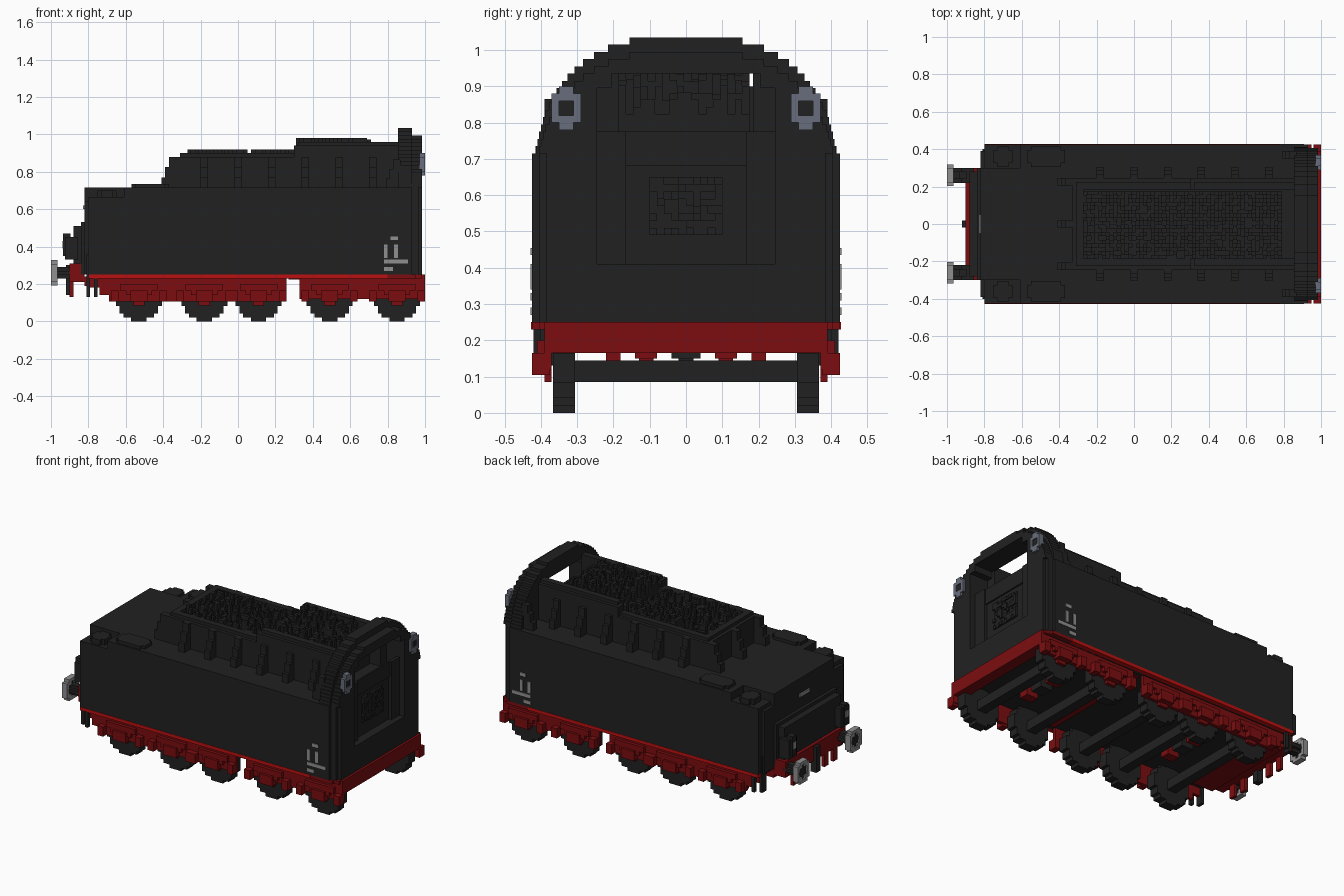
import bpy, bmesh, math, random
from mathutils import Matrix, Vector

random.seed(4)

if bpy.data.objects.get("Cube"):
    bpy.data.objects.remove(bpy.data.objects["Cube"])

# Block size, then the shared levels, half widths and end positions
V = 0.02
BASE, DECK, RIM, HIGH_RIM, CROWN = 0.25, 0.715, 0.9, 0.96, 1.04
SIDE, FRAME, WALL, COAL = 0.425, 0.37, 0.245, 0.185
REAR, BUNKER, STEP, CAB, FACE, END = -0.8, -0.33, 0.3, 0.93, 0.985, 1
AXLES = (-0.53, -0.18, 0.11, 0.49, 0.85)
WHEEL = 0.123
BUFFER = 0.26
LAMP = 0.33


def material(name, *rgb):
    m = bpy.data.materials.new(name)
    m.use_nodes = True
    m.diffuse_color = (*rgb, 1)
    m.node_tree.nodes["Principled BSDF"].inputs["Base Color"].default_value = (*rgb, 1)
    return m


BLACK = material("soot black", *[0.0155] * 3)
RED = material("frame red", 0.2, 0.004, 0.005)
BRIGHT = material("bright red", 0.5, 0.005, 0.005)
GREY = material("marking grey", *[0.28] * 3)
STEEL = material("lamp steel", 0.14, 0.155, 0.2)


def box(back, front, right, left, bottom, top):
    """Box between two corners, as its low corner and its size."""
    low = Vector((back, right, bottom))
    return low, Vector((front, left, top)) - low


def slab(back, front, half, bottom, top):
    """Box reaching equally far to both sides."""
    return box(back, front, -half, half, bottom, top)


def post(x, y, bottom, top, dx=V, dy=V):
    """Upright box around a point, with half sizes dx and dy."""
    return box(x - dx, x + dx, y - dy, y + dy, bottom, top)


def build(name, mat, boxes, mirror=False):
    """Join boxes into one object, optionally mirrored to the other side."""
    mesh = bpy.data.meshes.new(name)
    bm = bmesh.new()
    for low, size in boxes:
        place = Matrix.Translation(low + size / 2) @ Matrix.Diagonal((*size, 1))
        bmesh.ops.create_cube(bm, size=1, matrix=place)
    if mirror:
        copy = bmesh.ops.duplicate(bm, geom=bm.verts[:] + bm.edges[:] + bm.faces[:])["geom"]
        for item in copy:
            if isinstance(item, bmesh.types.BMVert):
                item.co.y = -item.co.y
        bmesh.ops.reverse_faces(bm, faces=[f for f in copy if isinstance(f, bmesh.types.BMFace)])
    bm.to_mesh(mesh)
    bm.free()
    mesh.materials.append(mat)
    bpy.context.collection.objects.link(bpy.data.objects.new(name, mesh))


def disc(x, y, z, radius, rows, depth=0, thick=0.06, hole=0):
    """Stepped disc facing along x (depth) or lying across y, cut into rows."""
    out = []
    h = 2 * radius / rows
    for i in range(rows):
        mid = (i + 0.5) * h - radius
        w = round(math.sqrt(radius ** 2 - mid ** 2) / h) * h
        low, high = z + mid - h / 2, z + mid + h / 2
        if not depth:
            out.append(box(x - w, x + w, y, y + thick, low, high))
        elif abs(mid) < hole:
            c = math.sqrt(hole ** 2 - mid ** 2)
            out.append(box(x, x + depth, y - w, y - c, low, high))
            out.append(box(x, x + depth, y + c, y + w, low, high))
        else:
            out.append(box(x, x + depth, y - w, y + w, low, high))
    return out


# Water tank with lowered rear corners and a stepped rear end
low_deck = DECK - 0.05
build("tank", BLACK, [
    slab(REAR, CAB, SIDE, BASE, low_deck),
    slab(-0.61, CAB, SIDE, low_deck, DECK),
    slab(REAR - V, -0.6, 0.3, BASE, DECK),
    slab(REAR - 2 * V, REAR, 0.3, BASE, 0.53),
    slab(REAR - 4 * V, REAR, 0.28, 0.3, 0.51)])
build("corner_posts", BLACK, [
    post(REAR, 0.34, BASE, 0.64, V, 0.05),
    post(REAR, 0.38, 0.13, 0.36, V / 2),
    post(REAR + 2 * V, 0.41, 0.13, BASE, V / 2, V / 2)], True)
build("rear_plate", GREY, [slab(REAR - V - 0.008, REAR - V, 0.05, 0.6, 0.6 + V)])

# Deck hatches with clipped corners
hatches = []
for x, half, bottom, top in ((-0.7, 0.05, low_deck, 0.7), (-0.47, 0.1, DECK, DECK + V)):
    hatches += [post(x, 0.36, bottom, top, half, 0.035),
                post(x, 0.36, bottom, top, half - V, 0.055)]
build("hatches", BLACK, hatches, True)

# Bunker walls in two heights, thinner along the rim
sides = []
for back, front, rim in ((BUNKER, STEP, RIM), (STEP, 0.86, HIGH_RIM)):
    sides += [box(back, front, COAL, WALL, DECK, rim - V),
              box(back + V, front, COAL, WALL - V, rim - V, rim)]
build("bunker_sides", BLACK, sides, True)
build("bunker_end", BLACK, [slab(BUNKER, BUNKER + 3 * V, WALL, DECK, RIM - V),
                            slab(BUNKER + V, BUNKER + 3 * V, WALL - V, RIM - V, RIM)])

# Tapered ribs, each three steps high
ribs, end_ribs = [], []
for step in range(3):
    reach, top = (3 - step) * V, 0.77 + step * 0.055
    for i in range(6):
        ribs.append(post(-0.18 + i * 0.18, WALL, DECK, top, V, reach))
    for y in (-WALL + V, 0, WALL - V):
        end_ribs.append(post(BUNKER, y, DECK, top, reach + V, V))
build("side_ribs", BLACK, ribs, True)
build("end_ribs", BLACK, end_ribs)

# Coal: random lumps, falling away towards the cab
coal = []
columns = round(2 * COAL / V)
for i in range(53):
    for j in range(columns):
        x, y = BUNKER + 3 * V + i * V, -COAL + j * V
        top = (RIM if x < STEP else HIGH_RIM) - V
        if x > 0.68:
            top -= (x - 0.68) * 0.85
        top += random.choice((-2, -1, 0, 0, 1, 2)) * V
        coal.append(box(x, x + V, y, y + V, DECK, top))
build("coal", BLACK, coal)


# Cab wall: rounded arch in block rows, with an opening over the coal door
def arch(back, front, drop):
    rows = []
    for i in range(round((CROWN - drop - DECK) / V)):
        z = DECK + i * V
        rise = (z + V / 2 + drop - 0.6) / (CROWN - 0.6)
        half = 0.42 * (1 - min(rise, 0.98) ** 2.5) ** 0.4
        hole = WALL if z < RIM - V else WALL - 2 * V if z < RIM + V else 0
        rows.append(box(back, front, hole, half, z, z + V))
    return rows


build("cab_arch", BLACK, arch(CAB - 0.075, CAB, 0) + arch(CAB, FACE, 2 * V), True)
build("cab_corners", BLACK, [box(CAB, FACE - V, WALL, SIDE - V, BASE, DECK),
                             box(CAB, FACE, WALL, SIDE - 2 * V, BASE, DECK)], True)
build("cab_wings", BLACK, [post(CAB - 0.08, FRAME, DECK, DECK + step * 0.05, 0.08 - step * V)
                           for step in range(1, 4)], True)
build("cab_sill", BLACK, [slab(CAB, FACE, WALL, BASE, 0.41)])
build("door_jambs", BLACK, [box(CAB, CAB + V, 0.165, WALL, 0.41, 0.775)], True)
build("door_lintel", BLACK, [slab(CAB, CAB + V / 2, 0.165, 0.68, 0.775)])
lumps = []
for i in range(10):
    for j in range(8):
        y, z = (i - 5) * V, 0.49 + j * V
        lumps.append(box(CAB, CAB + random.choice((1, 2, 3)) * V / 4, y, y + V, z, z + V))
build("coal_hole", BLACK, lumps)

# Cab lamps: tall steel ring around a dark glass
lamp_z = 0.84
rings = [post(FACE, LAMP + side * 0.03, lamp_z - 2 * V, lamp_z + 2 * V, END - FACE, V / 2)
         for side in (-1, 1)]
rings += [post(FACE, LAMP, lamp_z + end * 2 * V - V, lamp_z + end * 2 * V + V, END - FACE)
          for end in (-1, 1)]
build("cab_lamp_rings", STEEL, rings, True)
build("cab_lamp_glass", BLACK, [post(FACE, LAMP, lamp_z - V, lamp_z + V, V / 2)], True)

# Side markings: plain dashes
build("side_markings", GREY, [post(x, SIDE, bottom, bottom + tall, half, 0.004)
                              for x, half, bottom, tall in (
                                  (0.845, 0.065, 0.31, V), (0.805, 0.025, 0.27, V),
                                  (0.79, V / 2, 0.34, 0.07), (0.845, V / 2, 0.34, 0.07),
                                  (0.835, V, 0.435, V))], True)

# Main frame: floor, rails, end beams and coupling
build("floor", BLACK, [slab(REAR, CAB, 0.4, BASE - V, BASE)])
build("bright_rails", BRIGHT, [box(REAR, -REAR, FRAME, SIDE + 0.002, BASE - V, BASE)], True)
build("rail_ends", RED, [box(-REAR, CAB + V, FRAME, SIDE, BASE - V, BASE),
                         box(CAB, FACE, FRAME, SIDE - V, BASE - V, BASE)], True)
build("beams", RED, [slab(CAB, END, 0.39, 0.165, BASE),
                     slab(-0.9, REAR - V, 0.3, 0.21, 0.31),
                     slab(0.27, 0.33, FRAME, BASE - V - 0.005, BASE - V),
                     slab(REAR - V, -0.67, 0.3, 0.19, BASE - V / 2)])
build("coupling_tabs", RED, [post(-0.89, y, 0.13, BASE, V / 2) for y in (0.11, 0.2)], True)
build("coupling_hook", BLACK, [post(-0.9, 0, 0.14, 0.3)])

# Wheels, axles and axle boxes with their spring hangers
wheels, axles, axle_boxes = [], [], []
for x in AXLES:
    wheels += disc(x, 0.306, WHEEL, WHEEL, 12)
    axles.append(slab(x - 0.03, x + 0.03, 0.31, 0.085, 0.145))
    axle_boxes += [post(x, FRAME + V, 0.165, 0.2, 0.1),
                   post(x, FRAME + V, 0.14, 0.17, 0.07),
                   post(x, 0.4, 0.105, 0.165, 0.045, SIDE - 0.4),
                   post(x, FRAME + V / 2, 0.085, 0.12, 0.03, V / 2)]
    axle_boxes += [post(x + side * 0.13, 0.4, 0.105, 0.165, V, SIDE - 0.4) for side in (-1, 1)]
build("wheels", BLACK, wheels, True)
build("axles", BLACK, axles)
build("axle_boxes", RED, axle_boxes, True)

# Bogie side frames, stepped up at the rear, with central pivots
frames = [box(back, front, FRAME, FRAME + V, bottom, BASE - V)
          for back, front, bottom in ((-0.69, 0.26, 0.105), (0.33, END, 0.12),
                                      (-0.74, -0.69, 0.14), (-0.79, -0.74, 0.18))]
build("bogie_frames", RED, frames, True)
pivots = (AXLES[0] + AXLES[1]) / 2, (AXLES[3] + AXLES[4]) / 2
build("bogie_bolsters", RED, [post(x, 0.11, 0.15, BASE, 2 * V, 0.03) for x in pivots], True)
build("bogie_pivots", BLACK, [post(x, 0, 0.15, BASE, 2 * V, 2 * V) for x in pivots])

# Buffers and rear lamps
build("buffer_stems", BLACK, disc(-0.97, BUFFER, BUFFER, 0.03, 3, depth=0.09), True)
build("buffer_rings", GREY, disc(-END, BUFFER, BUFFER, 0.067, 7, depth=0.035, hole=0.04), True)
build("buffer_faces", BLACK, disc(V / 2 - END, BUFFER, BUFFER, 0.045, 5, depth=V), True)
build("rear_lamps", BLACK, [post(-0.89, BUFFER, 0.33, 0.45, 0.035, 2 * V),
                            post(-0.915, BUFFER, 0.35, 0.47)], True)
build("rear_lamp_glass", GREY, [post(-0.935, BUFFER, 0.39, 0.43, 0.004, 0.015)], True)
